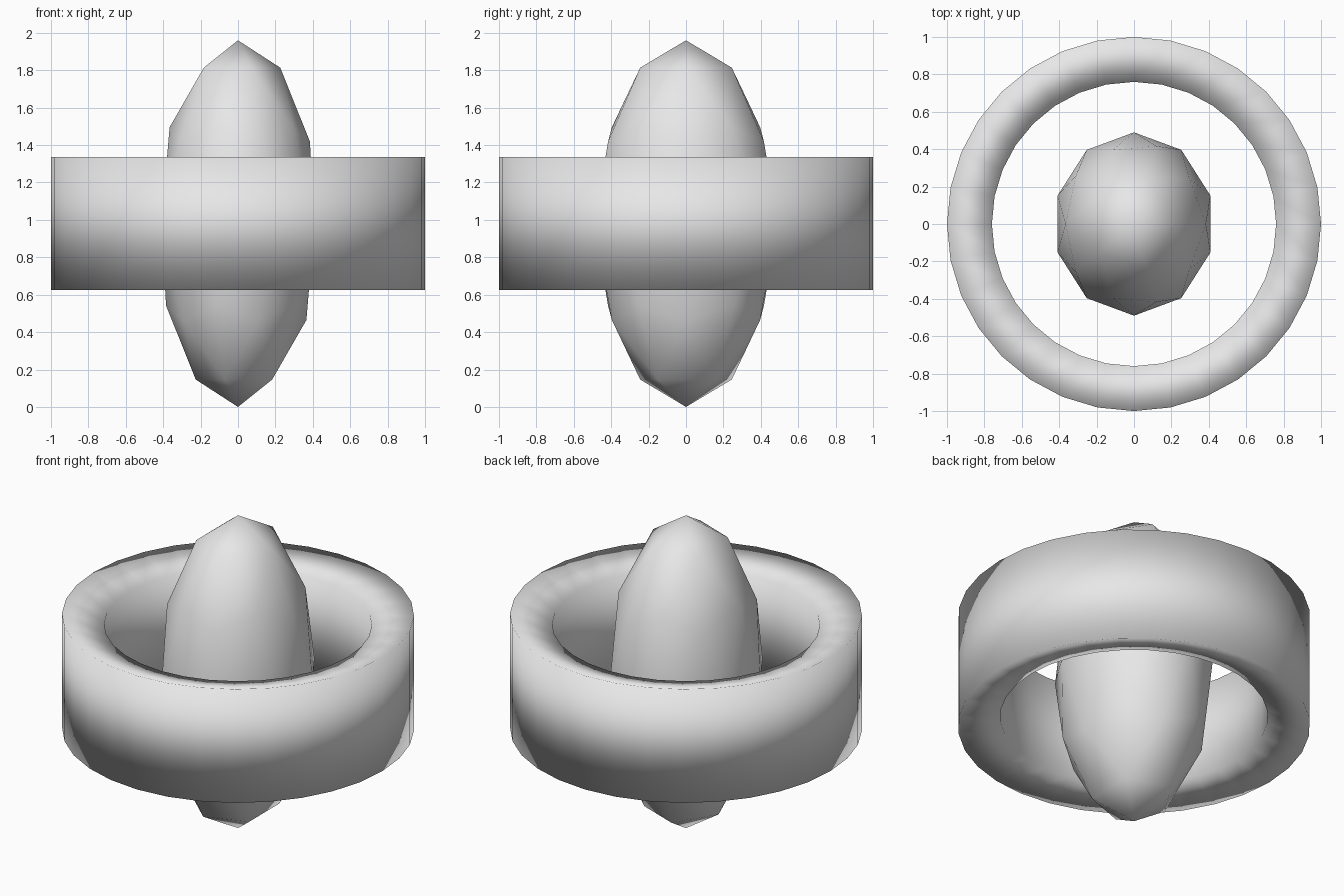
import bpy
import bmesh
from math import radians
from mathutils import Matrix, Vector

cube = bpy.data.objects.get("Cube")
if cube:
    bpy.data.objects.remove(cube, do_unlink=True)

MID_Z = 0.98

grey = bpy.data.materials.new("light_grey")
grey.use_nodes = True
grey.diffuse_color = (0.8, 0.8, 0.8, 1)
grey.node_tree.nodes["Principled BSDF"].inputs["Base Color"].default_value = (0.8, 0.8, 0.8, 1)


def finish(bm, name):
    """Turn a bmesh into a smooth-shaded object at the middle height."""
    bmesh.ops.recalc_face_normals(bm, faces=bm.faces)
    for face in bm.faces:
        face.smooth = True
    mesh = bpy.data.meshes.new(name)
    bm.to_mesh(mesh)
    bm.free()
    mesh.materials.append(grey)
    obj = bpy.data.objects.new(name, mesh)
    obj.location.z = MID_Z
    bpy.context.collection.objects.link(obj)
    return obj


# Faceted pointed core: a stretched icosphere
bm = bmesh.new()
bmesh.ops.create_icosphere(bm, subdivisions=2, radius=1)
bmesh.ops.scale(bm, vec=Vector((0.43, 0.49, 0.98)), verts=bm.verts)
finish(bm, "core")

# Outer ring: a four-point section spun round, its rims sloping inward
SEGMENTS = 32
section = [(1, -0.356), (1, 0.356), (0.76, 0.295), (0.76, -0.295)]
bm = bmesh.new()
loops = []
for i in range(SEGMENTS):
    turn = Matrix.Rotation(radians(360 * i / SEGMENTS), 3, "Z")
    loops.append([bm.verts.new(turn @ Vector((r, 0, z))) for r, z in section])
for i, here in enumerate(loops):
    after = loops[(i + 1) % SEGMENTS]
    for j in range(len(section)):
        k = (j + 1) % len(section)
        bm.faces.new((here[j], after[j], after[k], here[k]))
finish(bm, "outer_ring")
